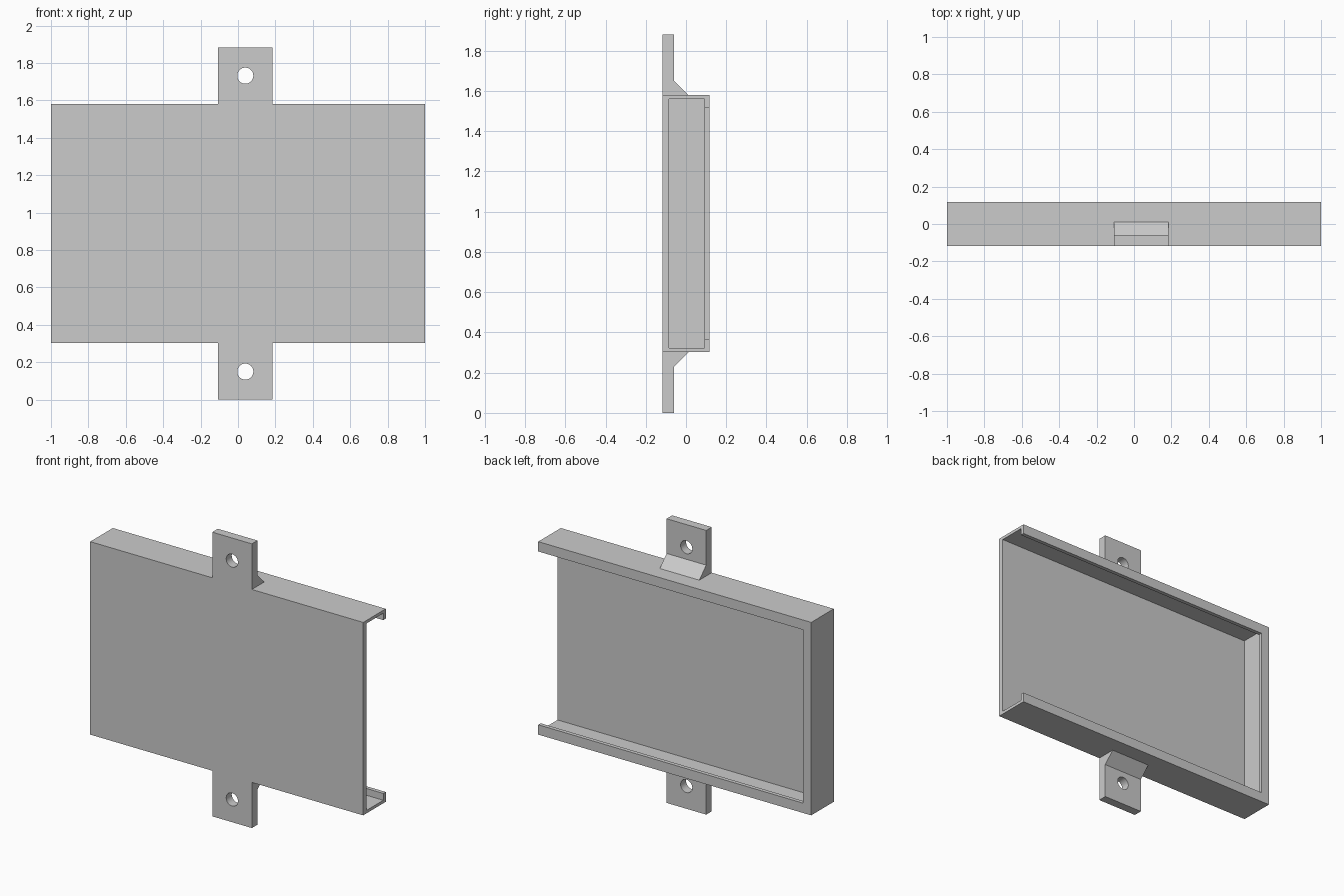
import bpy
import bmesh
from mathutils import Matrix, Vector

if "Cube" in bpy.data.objects:
    bpy.data.objects.remove(bpy.data.objects["Cube"], do_unlink=True)

grey = bpy.data.materials.new("light grey plastic")
grey.use_nodes = True
colour = (0.6, 0.6, 0.6, 1)
grey.diffuse_color = colour
grey.node_tree.nodes["Principled BSDF"].inputs["Base Color"].default_value = colour

# Main dimensions
FRONT, BACK = -0.118, 0.118
LOW, HIGH = 0.302, 1.58
MID = (LOW + HIGH) / 2
TOP = 1.882
TAB_X, TAB_W = 0.039, 0.29
WALL, LIP = 0.02, 0.065


def finish(name, bm):
    bmesh.ops.recalc_face_normals(bm, faces=bm.faces[:])
    mesh = bpy.data.meshes.new(name)
    bm.to_mesh(mesh)
    bm.free()
    mesh.materials.append(grey)
    obj = bpy.data.objects.new(name, mesh)
    bpy.context.collection.objects.link(obj)
    return obj


def box(name, low, high):
    low, high = Vector(low), Vector(high)
    bm = bmesh.new()
    bmesh.ops.create_cube(bm, size=1, matrix=Matrix.Translation((low + high) / 2)
                          @ Matrix.Diagonal((*(high - low), 1)))
    return finish(name, bm)


def cut(obj, cutter):
    mod = obj.modifiers.new("cut", "BOOLEAN")
    mod.operation = "DIFFERENCE"
    mod.solver = "EXACT"
    mod.object = cutter
    bpy.ops.object.select_all(action="DESELECT")
    bpy.context.view_layer.objects.active = obj
    obj.select_set(True)
    bpy.ops.object.modifier_apply(modifier=mod.name)
    bpy.data.objects.remove(cutter, do_unlink=True)


# Tray: hollow box open at its left end, with a lip around the back opening
tray = box("tray", (-1, FRONT, LOW), (1, BACK, HIGH))
cut(tray, box("cavity", (-0.97, -0.084, LOW + WALL), (1.2, 0.092, HIGH - WALL)))
cut(tray, box("window", (-0.94, 0.03, LOW + LIP), (1.2, 0.3, HIGH - LIP)))


# Mounting tabs: extruded profile with a sloped foot and a screw hole
def tab(name, flip):
    profile = [(FRONT, HIGH), (0.012, HIGH), (-0.06, 1.652), (-0.06, TOP), (FRONT, TOP)]
    bm = bmesh.new()
    face = bm.faces.new([bm.verts.new((TAB_X - TAB_W / 2, y, 2 * MID - z if flip else z))
                         for y, z in profile])
    ext = bmesh.ops.extrude_face_region(bm, geom=[face])
    bmesh.ops.translate(bm, vec=(TAB_W, 0, 0),
                        verts=[v for v in ext["geom"] if isinstance(v, bmesh.types.BMVert)])
    obj = finish(name, bm)

    hole_z = 2 * MID - 1.732 if flip else 1.732
    bm = bmesh.new()
    bmesh.ops.create_cone(bm, cap_ends=True, segments=32, radius1=0.043, radius2=0.043, depth=0.4,
                          matrix=Matrix.Translation((TAB_X, FRONT, hole_z))
                          @ Matrix.Rotation(1.5707963, 4, "X"))
    cut(obj, finish("hole", bm))
    bpy.ops.object.shade_smooth_by_angle()


tab("top_tab", False)
tab("bottom_tab", True)
